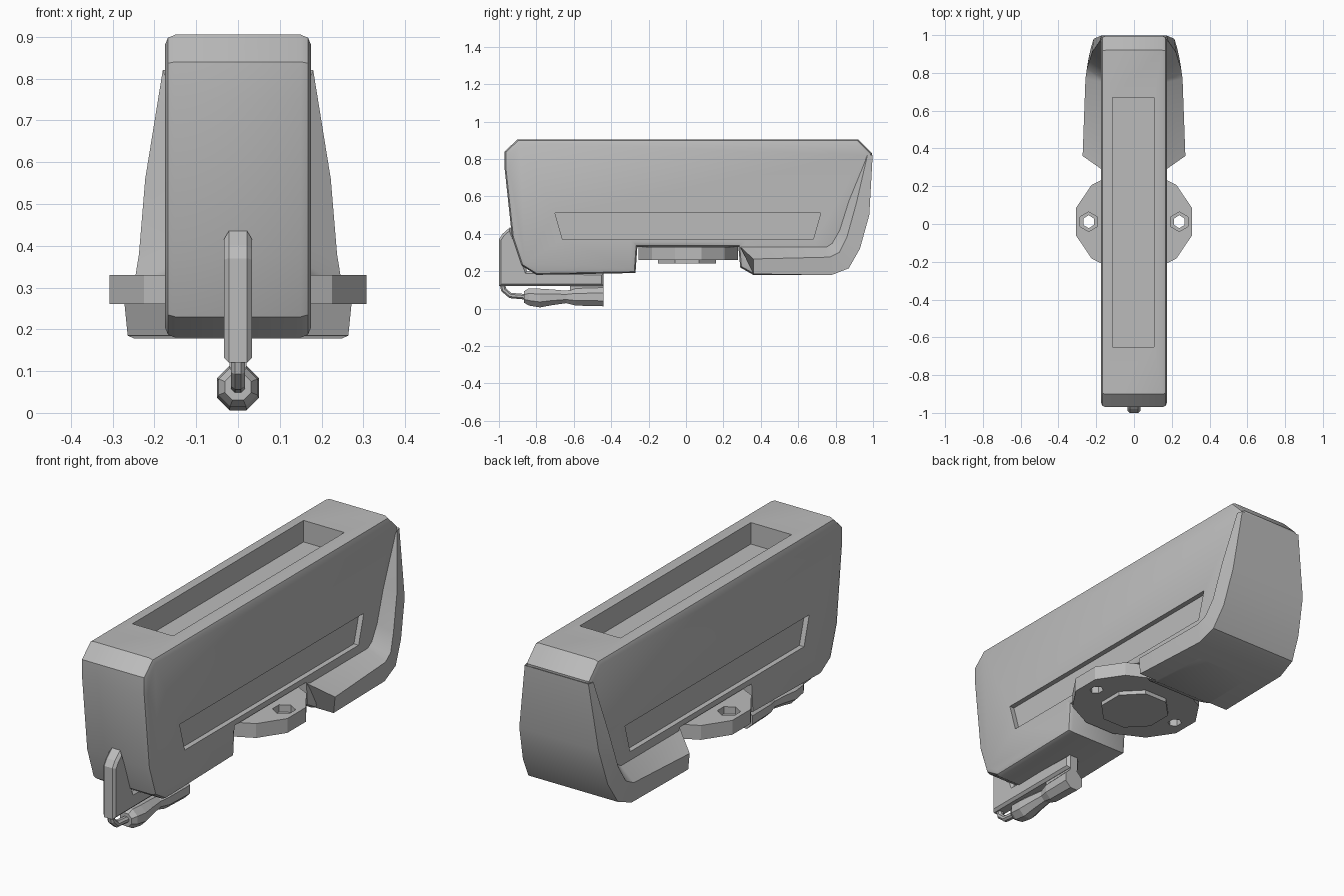
import bpy, bmesh, math
from mathutils import Vector

if "Cube" in bpy.data.objects:
    bpy.data.objects.remove(bpy.data.objects["Cube"], do_unlink=True)

grey = bpy.data.materials.new("plain grey")
grey.use_nodes = True
grey.diffuse_color = (0.5, 0.5, 0.5, 1)
grey.node_tree.nodes["Principled BSDF"].inputs["Base Color"].default_value = (0.5, 0.5, 0.5, 1)


def finish(name, bm):
    bmesh.ops.recalc_face_normals(bm, faces=bm.faces)
    mesh = bpy.data.meshes.new(name)
    bm.to_mesh(mesh)
    bm.free()
    mesh.materials.append(grey)
    obj = bpy.data.objects.new(name, mesh)
    bpy.context.collection.objects.link(obj)
    return obj


def activate(obj):
    bpy.ops.object.select_all(action='DESELECT')
    obj.select_set(True)
    bpy.context.view_layer.objects.active = obj


def smooth(obj, degrees=30):
    activate(obj)
    bpy.ops.object.shade_smooth_by_angle(angle=math.radians(degrees))


def loft(name, rings):
    """Skin a list of equal-length closed rings and cap both ends."""
    bm = bmesh.new()
    rows = [[bm.verts.new(p) for p in ring] for ring in rings]
    n = len(rows[0])
    for a, b in zip(rows, rows[1:]):
        for i in range(n):
            j = (i + 1) % n
            bm.faces.new((a[i], a[j], b[j], b[i]))
    bm.faces.new(rows[0])
    bm.faces.new(rows[-1])
    return finish(name, bm)


def prism(name, profile, x0, x1, bevel=0, segments=1):
    """Extrude a (y, z) profile across x, optionally bevelling both rims."""
    obj = loft(name, [[(x, y, z) for y, z in profile] for x in (x0, x1)])
    if bevel:
        bm = bmesh.new()
        bm.from_mesh(obj.data)
        rim = [e for e in bm.edges if abs(e.verts[0].co.x - e.verts[1].co.x) < 1e-5]
        bmesh.ops.bevel(bm, geom=rim, offset=bevel, segments=segments,
                        profile=0.5, affect='EDGES', clamp_overlap=True)
        bm.to_mesh(obj.data)
        bm.free()
    return obj


def disc(name, sides, rx, ry, z0, z1, x=0, y=0):
    def ring(z):
        turns = [(i + 0.5) * math.tau / sides for i in range(sides)]
        k = 1 / math.cos(math.pi / sides)
        return [(x + rx * k * math.cos(t), y + ry * k * math.sin(t), z) for t in turns]
    return loft(name, [ring(z0), ring(z1)])


def cut(obj, cutters):
    for c in cutters:
        c.hide_render = True
        mod = obj.modifiers.new("cut", 'BOOLEAN')
        mod.operation = 'DIFFERENCE'
        mod.solver = 'EXACT'
        mod.object = c
        activate(obj)
        bpy.ops.object.modifier_apply(modifier=mod.name)
        bpy.data.objects.remove(c, do_unlink=True)


# Main housing with the notch for the mounting disc
housing = prism("housing", [
    (-0.97, 0.84), (-0.90, 0.905), (0.92, 0.905), (0.995, 0.83), (0.975, 0.5),
    (0.925, 0.32), (0.87, 0.22), (0.77, 0.18), (0.36, 0.18), (0.29, 0.22),
    (0.28, 0.33), (-0.26, 0.33), (-0.27, 0.19), (-0.80, 0.18), (-0.88, 0.23),
    (-0.93, 0.38), (-0.97, 0.75)], -0.175, 0.175, 0.025, 2)

# Top well and the long side slots
slot = [(-0.70, 0.51), (0.72, 0.51), (0.68, 0.37), (-0.66, 0.37)]
well = [(-0.65, 0.8), (0.67, 0.8), (0.67, 1.0), (-0.65, 1.0)]
cut(housing, [prism("well_cutter", well, -0.115, 0.105),
              prism("left_slot_cutter", slot, 0.15, 0.25),
              prism("right_slot_cutter", slot, -0.25, -0.15)])
smooth(housing)

# Rear flare: inner edge, outer top edge, outer bottom edge, half width
flare = [((0.29, 0.33), (0.36, 0.265), (0.36, 0.185), 0.272),
         ((0.75, 0.33), (0.77, 0.275), (0.775, 0.178), 0.257),
         ((0.78, 0.35), (0.82, 0.30), (0.87, 0.215), 0.25),
         ((0.82, 0.42), (0.86, 0.38), (0.93, 0.32), 0.237),
         ((0.87, 0.58), (0.91, 0.56), (0.98, 0.5), 0.222),
         ((0.96, 0.80), (0.97, 0.82), (0.998, 0.82), 0.18)]
rings = []
for inner, top, bottom, w in flare:
    rings.append([(-0.172, *inner), (-w, *top), (-w + 0.008, *bottom),
                  (w - 0.008, *bottom), (w, *top), (0.172, *inner)])
smooth(loft("rear_flare", rings))

# Mounting disc with two through holes and a raised centre boss
mount = disc("mounting_disc", 12, 0.308, 0.265, 0.26, 0.33, y=0.012)
cutters = []
for s in (-1, 1):
    cutters.append(disc("hole_cutter", 6, 0.027, 0.03, 0.2, 0.4, s * 0.24, 0.012))
    cutters.append(disc("countersink_cutter", 6, 0.045, 0.045, 0.295, 0.4, s * 0.24, 0.012))
cut(mount, cutters)
disc("centre_boss", 8, 0.15, 0.155, 0.24, 0.27, y=0.005)

# Upright fin and rail below the nose
prism("front_fin", [
    (-1.0, 0.12), (-1.0, 0.37), (-0.98, 0.40), (-0.94, 0.435), (-0.91, 0.36),
    (-0.85, 0.20), (-0.44, 0.19), (-0.44, 0.12)], -0.034, 0.034, 0.012)

# Faceted barrel: station along y, radius, centre height
barrel = [(-0.865, 0.034, 0.062), (-0.84, 0.05, 0.062), (-0.78, 0.054, 0.056),
          (-0.72, 0.046, 0.06), (-0.64, 0.036, 0.062), (-0.59, 0.05, 0.062),
          (-0.44, 0.054, 0.062)]
turns = [(i + 0.5) * math.tau / 8 for i in range(8)]
loft("barrel", [[(r * math.cos(t), y, z + r * math.sin(t)) for t in turns]
                for y, r, z in barrel])
prism("barrel_bracket", [(-0.62, 0.07), (-0.62, 0.14), (-0.44, 0.14), (-0.44, 0.07)],
      -0.02, 0.02)

# Bent link between fin and barrel
path = [(-0.985, 0.15), (-0.975, 0.10), (-0.94, 0.07), (-0.85, 0.062)]
rings = []
for i, (y, z) in enumerate(path):
    a, b = path[max(i - 1, 0)], path[min(i + 1, len(path) - 1)]
    side = Vector((0, a[1] - b[1], b[0] - a[0])).normalized()
    rings.append([Vector((0.018 * math.cos(t), y, z)) + side * 0.016 * math.sin(t)
                  for t in turns])
loft("bent_link", rings)
